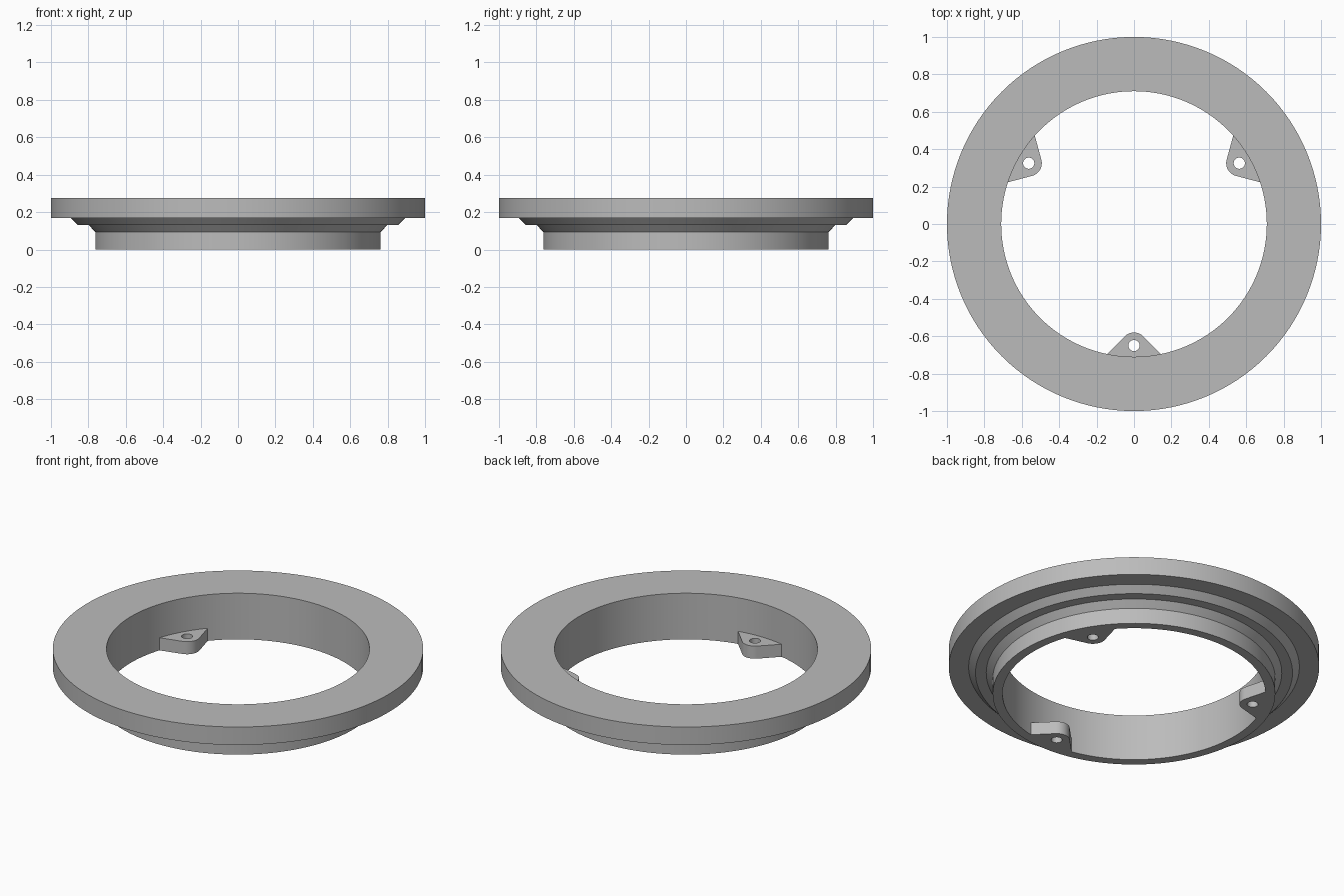
import bpy
import bmesh
from math import sin, cos, pi, radians, asin
from mathutils import Matrix

if "Cube" in bpy.data.objects:
    bpy.data.objects.remove(bpy.data.objects["Cube"])

SEGMENTS = 128
BORE = 0.71
LUG_HEIGHT = 0.075
HOLE_Y = -0.65

grey = bpy.data.materials.new("plain grey")
grey.use_nodes = True
colour = (0.5, 0.5, 0.5, 1)
grey.diffuse_color = colour
grey.node_tree.nodes["Principled BSDF"].inputs["Base Color"].default_value = colour


def smooth(obj):
    bpy.ops.object.select_all(action="DESELECT")
    obj.select_set(True)
    bpy.context.view_layer.objects.active = obj
    bpy.ops.object.shade_smooth_by_angle(angle=radians(25))


def arc(cx, cy, r, start, end, steps):
    angles = [start + (end - start) * i / steps for i in range(steps + 1)]
    return [(cx + r * cos(a), cy + r * sin(a)) for a in angles]


# Stepped ring: radius and height profile turned around z
profile = [(BORE, 0), (0.763, 0), (0.763, 0.093), (0.798, 0.131), (0.856, 0.131),
           (0.893, 0.168), (1, 0.168), (1, 0.275), (BORE, 0.275)]
bm = bmesh.new()
rings = []
for i in range(SEGMENTS):
    a = 2 * pi * i / SEGMENTS
    rings.append([bm.verts.new((r * cos(a), r * sin(a), z)) for r, z in profile])
for i, ring in enumerate(rings):
    after = rings[(i + 1) % SEGMENTS]
    for j in range(len(profile)):
        k = (j + 1) % len(profile)
        bm.faces.new((ring[j], after[j], after[k], ring[k]))
bmesh.ops.recalc_face_normals(bm, faces=bm.faces)
mesh = bpy.data.meshes.new("stepped_ring")
bm.to_mesh(mesh)
bm.free()
body = bpy.data.objects.new("stepped_ring", mesh)
bpy.context.collection.objects.link(body)
mesh.materials.append(grey)
smooth(body)

# Mounting lugs: rounded tip, straight flanks, curved root and a screw hole
half = asin(0.145 / BORE)
outline = arc(0, HOLE_Y, 0.07, pi / 4, 3 * pi / 4, 16)
outline += arc(0, 0, BORE + 0.002, -pi / 2 - half, -pi / 2 + half, 12)
hole = arc(0, HOLE_Y, 0.03, 0, 2 * pi, 32)[:-1]

for name, turn in (("front_lug", 0), ("back_left_lug", 120), ("back_right_lug", 240)):
    curve = bpy.data.curves.new(name, "CURVE")
    curve.dimensions = "2D"
    curve.fill_mode = "BOTH"
    curve.extrude = LUG_HEIGHT / 2
    for points in (outline, hole):
        spline = curve.splines.new("POLY")
        spline.points.add(len(points) - 1)
        for p, (x, y) in zip(spline.points, points):
            p.co = (x, y, 0, 1)
        spline.use_cyclic_u = True
    curve.materials.append(grey)
    lug = bpy.data.objects.new(name, curve)
    bpy.context.collection.objects.link(lug)
    bpy.ops.object.select_all(action="DESELECT")
    lug.select_set(True)
    bpy.context.view_layer.objects.active = lug
    bpy.ops.object.convert(target="MESH")
    lug = bpy.context.view_layer.objects.active
    lug.data.transform(Matrix.Rotation(radians(turn), 4, "Z")
                       @ Matrix.Translation((0, 0, LUG_HEIGHT / 2)))

    # Weld caps to walls so the normals agree
    bm = bmesh.new()
    bm.from_mesh(lug.data)
    bmesh.ops.remove_doubles(bm, verts=bm.verts, dist=0.0001)
    bmesh.ops.recalc_face_normals(bm, faces=bm.faces)
    bm.to_mesh(lug.data)
    bm.free()
    smooth(lug)
